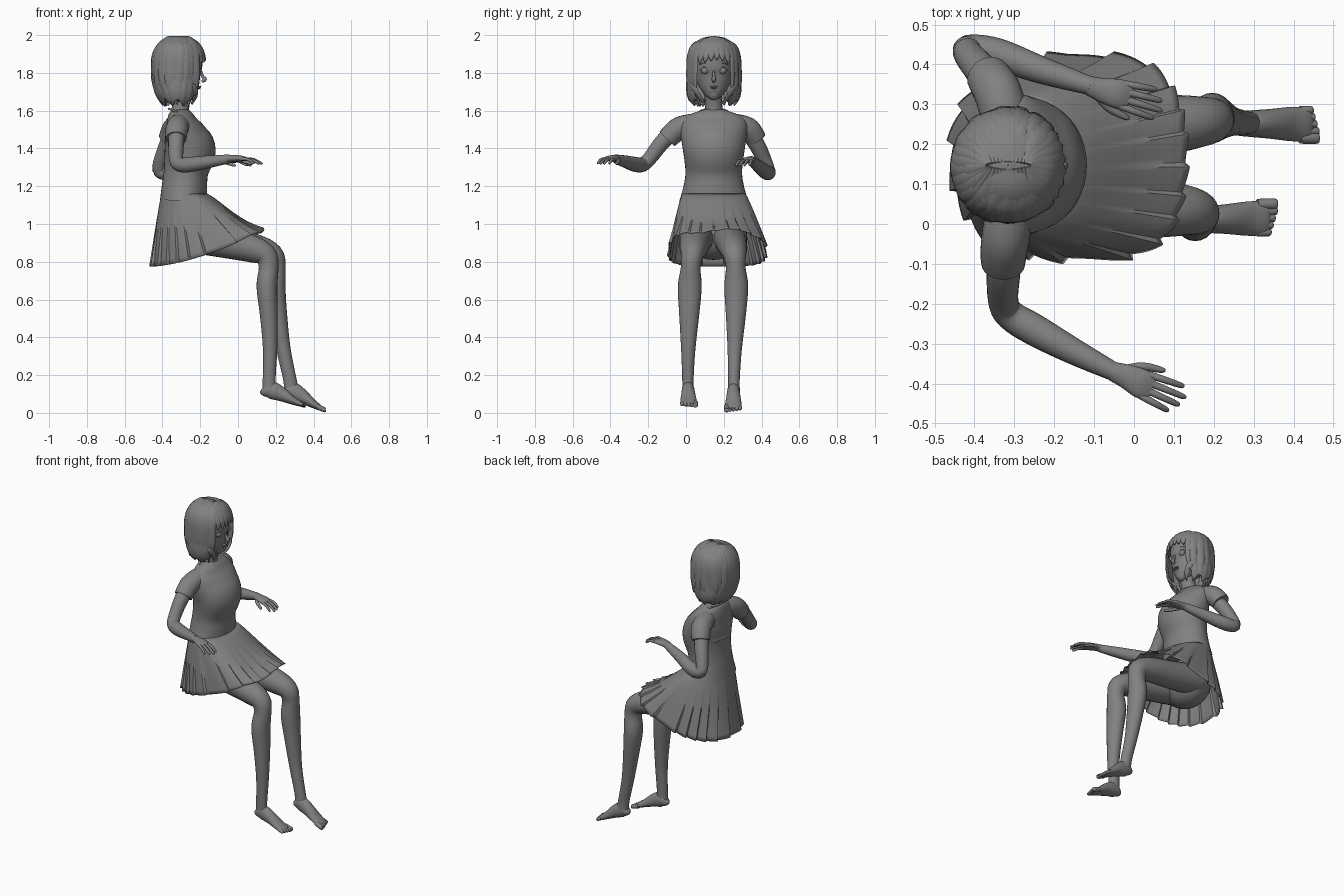
import bpy, bmesh, math, random
from mathutils import Vector as V
random.seed(4)
YC = Y = 0.147
GREY = bpy.data.materials.new("dark_grey")
GREY.diffuse_color = (.22, .22, .22, 1)


def finish(name, bm, thick=0, angle=60):
    bmesh.ops.recalc_face_normals(bm, faces=bm.faces)
    me = bpy.data.meshes.new(name)
    bm.to_mesh(me)
    bm.free()
    me.materials.append(GREY)
    ob = bpy.data.objects.new(name, me)
    bpy.context.collection.objects.link(ob)
    for o in bpy.context.selected_objects:
        o.select_set(False)
    ob.select_set(True)
    bpy.context.view_layer.objects.active = ob
    bpy.ops.object.shade_smooth_by_angle(angle=math.radians(angle))
    if thick:
        m = ob.modifiers.new("thickness", 'SOLIDIFY')
        m.thickness = thick
    return ob


def spline(pts, sub):
    # Catmull-Rom through points of any dimension
    out = []
    for i in range(len(pts) - 1):
        p = [pts[max(0, min(len(pts) - 1, i + k))] for k in (-1, 0, 1, 2)]
        for s in range(sub):
            t = s / sub
            out.append([0.5 * (2 * b + (c - a) * t + (2 * a - 5 * b + 4 * c - d) * t * t
                               + (3 * b - a - 3 * c + d) * t ** 3) for a, b, c, d in zip(*p)])
    return out + [list(pts[-1])]


def tube(name, pts, side=(0, 1, 0), n=20, sub=4):
    # points are (x, y, z, radius along side, radius across)
    pts = spline([tuple(p) if len(p) == 5 else tuple(p) + (p[3],) for p in pts], sub)
    c = [V(p[:3]) for p in pts]
    bm = bmesh.new()
    rings = []
    for i, p in enumerate(pts):
        t = (c[min(i + 1, len(c) - 1)] - c[max(i - 1, 0)]).normalized()
        s = V(side)
        s = (s - t * s.dot(t)).normalized()
        o = t.cross(s)
        rings.append([bm.verts.new(c[i] + s * p[3] * math.cos(k * math.tau / n)
                                   + o * p[4] * math.sin(k * math.tau / n)) for k in range(n)])
    for a, b in zip(rings, rings[1:]):
        for k in range(n):
            bm.faces.new((a[k], a[(k + 1) % n], b[(k + 1) % n], b[k]))
    bm.faces.new(rings[0])
    bm.faces.new(rings[-1])
    return finish(name, bm)


def ball(name, loc, scale):
    bm = bmesh.new()
    bmesh.ops.create_uvsphere(bm, u_segments=24, v_segments=16, radius=1)
    for v in bm.verts:
        v.co = V([a * b + c for a, b, c in zip(v.co, scale, loc)])
    return finish(name, bm)


def sheet(name, f, nu, nv, closed, thick, angle=60):
    bm = bmesh.new()
    g = [[bm.verts.new(f(i / nu, j / nv)) for i in range(nu if closed else nu + 1)] for j in range(nv + 1)]
    for a, b in zip(g, g[1:]):
        for i in range(nu):
            k = (i + 1) % len(a)
            bm.faces.new((a[i], a[k], b[k], b[i]))
    return finish(name, bm, thick, angle)


# Shirt, neck and collar
tube("shirt", [(-.289, Y, 1.12, .183, .124), (-.283, Y, 1.2, .16, .12), (-.275, Y, 1.28, .15, .118),
               (-.256, Y, 1.39, .163, .138), (-.278, Y, 1.47, .175, .116), (-.297, Y, 1.53, .176, .087),
               (-.306, Y, 1.572, .14, .068), (-.309, Y, 1.595, .085, .054), (-.31, Y, 1.605, .05, .04)], n=40, sub=5)
tube("neck", [(-.315, Y, 1.54, .06), (-.305, Y, 1.61, .046), (-.29, Y, 1.70, .045)])
tube("collar", [(-.295 + .07 * math.cos(a), Y + .083 * math.sin(a), 1.583 - .027 * math.cos(a), .006)
                for a in [k * math.tau / 32 for k in range(33)]], side=(0, 0, 1), n=8, sub=1)
ball("hips", (-.285, .145, .96), (.14, .165, .15))


# Pleated skirt draped over the thighs
def spow(c, p):
    return math.copysign(abs(c) ** p, c)


def skirt(u, v):
    a = u * math.tau
    c, s = math.cos(a), math.sin(a)
    saw = (u * 22 + .3 * math.sin(3 * a) + .25) % 1
    k = 1 + (.065 - .02 * max(0, c)) * (saw - .6) * v
    x1 = -.165 + .3 * k * spow(c, .5 if c > 0 else .9)
    y1 = .167 + .262 * k * spow(s, .85)
    z1 = .775 + .195 * max(0, (x1 + .465) / .6) ** 1.6 + .01 * math.sin(5 * a) * max(0, c)
    x0, y0 = -.287 + .116 * c, YC + .164 * s
    t = v ** .8
    sag = -.03 * math.sin(math.pi * v) * max(0, c)
    return V((x0 + (x1 - x0) * t, y0 + (y1 - y0) * t, 1.165 + (z1 - 1.165) * v + sag))


sheet("pleated_skirt", skirt, 220, 14, True, .004, 35)

# Legs
tube("right_leg", [(-.28, .065, .95, .095), (-.1, .05, .91, .085), (.06, .04, .873, .074), (.145, .032, .835, .06),
                   (.162, .025, .77, .052), (.153, .02, .67, .063, .055), (.163, .017, .52, .053, .047),
                   (.17, .012, .34, .038), (.165, .01, .18, .03, .034), (.166, .01, .11, .03, .037)], n=24)
tube("left_leg", [(-.28, .228, .95, .095), (-.1, .237, .91, .085), (.09, .25, .873, .074), (.18, .258, .835, .061),
                  (.2, .263, .77, .052), (.196, .266, .67, .063, .055), (.213, .264, .52, .053, .047),
                  (.24, .258, .34, .038), (.272, .254, .19, .031, .035), (.283, .254, .12, .031, .038)], n=24)


def foot(name, heel, toe):
    h, t = V(heel), V(toe)
    P = lambda f, up, a, b: tuple(h.lerp(t, f) + V((0, 0, up))) + (a, b)
    tube(name + "_foot", [P(0, .01, .012, .015), P(.06, .008, .028, .03), P(.22, .022, .033, .047),
                          P(.45, .018, .037, .038), P(.7, .005, .043, .023), P(.88, 0, .042, .015),
                          P(.94, -.002, .034, .008)])
    for i in range(5):
        side = (i - 2) * .0175 * (1 if name == "left" else -1)
        r = .0105 + (.0035 if i == 0 else 0)
        e = h.lerp(t, 1 - abs(i - .5) * .022)
        b = h.lerp(t, .8)
        tube(name + "_toe", [(b.x, b.y + side, b.z, r), (e.x, e.y + side, e.z, r),
                             (e.x + .007, e.y + side, e.z - .002, r * .5)], n=10)


foot("right", (.125, .01, .115), (.355, .015, .04))
foot("left", (.24, .252, .115), (.46, .25, .015))


# Arms, sleeves and hands
def hand(name, wrist, d, thumb_side):
    w, d = V(wrist), V(d).normalized()
    s = V((-d.y, d.x, 0)).normalized() * thumb_side
    P = lambda f, o, up, a, b: tuple(w + d * f + s * o + V((0, 0, up))) + (a, b)
    tube(name + "_palm", [P(-.01, 0, 0, .024, .021), P(.03, .002, .004, .031, .018), P(.07, 0, .006, .037, .015),
                          P(.098, 0, .003, .033, .009)], side=s)
    for i, ln in enumerate((.09, .105, .098, .078)):
        o = .028 - i * .0187
        tube(name + "_finger", [P(.08, o, .004, .0095, .009), P(.08 + ln * .5, o * 1.15, .004, .0085, .008),
                                P(.08 + ln * .92, o * 1.25, -.012, .007, .007),
                                P(.08 + ln, o * 1.27, -.016, .003, .003)], side=s, n=10)
    tube(name + "_thumb", [P(.015, .012, -.002, .014, .013), P(.055, .04, -.008, .011, .01),
                           P(.1, .051, -.018, .008, .008), P(.112, .053, -.02, .003, .003)], side=s, n=10)


up = (0, 0, 1)
tube("right_arm", [(-.325, .0, 1.53, .045), (-.327, -.11, 1.45, .043), (-.328, -.19, 1.35, .038),
                   (-.31, -.228, 1.315, .038), (-.25, -.265, 1.315, .04), (-.15, -.32, 1.33, .033),
                   (-.045, -.373, 1.345, .023)], side=up)
tube("left_arm", [(-.33, .3, 1.53, .045), (-.375, .375, 1.42, .043), (-.415, .425, 1.315, .037),
                  (-.408, .438, 1.275, .037), (-.34, .425, 1.275, .04), (-.23, .385, 1.305, .034),
                  (-.105, .345, 1.337, .023)], side=up)
tube("right_sleeve", [(-.305, .1, 1.54, .045), (-.312, .03, 1.525, .058), (-.322, -.035, 1.507, .06),
                      (-.327, -.075, 1.475, .058), (-.328, -.1, 1.45, .055)], side=up)
tube("left_sleeve", [(-.305, .195, 1.54, .045), (-.322, .262, 1.525, .058), (-.34, .325, 1.507, .06),
                     (-.356, .355, 1.475, .058), (-.366, .37, 1.45, .055)], side=up)
hand("right", (-.045, -.373, 1.345), (.175, -.075, -.012), 1)
hand("left", (-.105, .345, 1.337), (.16, -.045, -.012), -1)

# Head and face
tube("head", [(-.225, Y, 1.672, .012, .015), (-.238, Y, 1.682, .036, .036), (-.262, Y, 1.715, .068, .068),
              (-.29, Y, 1.77, .096, .102), (-.305, Y, 1.83, .106, .118), (-.315, Y, 1.9, .105, .122),
              (-.318, Y, 1.955, .075, .085), (-.318, Y, 1.975, .02, .02)], n=32, sub=4)
tube("nose", [(-.195, Y, 1.81, .005), (-.187, Y, 1.782, .008), (-.176, Y, 1.766, .011), (-.192, Y, 1.754, .007)], n=12)
ball("upper_lip", (-.203, Y, 1.727), (.009, .02, .004))
ball("lower_lip", (-.206, Y, 1.72), (.009, .016, .005))
for sgn in (-1, 1):
    y = YC + sgn * .046
    ball("eye", (-.212, y, 1.812), (.017, .022, .019))
    for nm, dz, h, w in (("eyelid", 0, .02, .027), ("eyebrow", .033, .008, .03)):
        tube(nm, [(-.194 - .006 * abs(k) - .008 * (1 + k * sgn), y + k * w, 1.812 + dz + h * (1 - k * k), .003)
                  for k in (-1, -.5, 0, .5, 1)], n=8)

# Hair: surface profile rows are (z, centre x, radius x, radius y)
ROWS = spline([(1.995, -.315, .001, .001), (1.985, -.315, .06, .06), (1.95, -.315, .108, .108),
               (1.90, -.315, .134, .134), (1.84, -.315, .142, .142), (1.77, -.316, .14, .144),
               (1.70, -.318, .126, .145), (1.655, -.318, .103, .132), (1.625, -.318, .08, .108)], 6)


def hair(a, z, k=1):
    for p, q in zip(ROWS, ROWS[1:]):
        if z >= q[0]:
            break
    t = max(0, min(1, (p[0] - z) / (p[0] - q[0])))
    x, rx, ry = [p[i] + (q[i] - p[i]) * t for i in (1, 2, 3)]
    return V((x + rx * k * math.cos(a), YC + ry * k * math.sin(a), z))


def ripple(a):
    return 1 + .018 * abs(math.sin(a * 11)) - .012


def cap(u, v):
    return hair(u * math.tau, 1.995 - .105 * v * v, ripple(u * math.tau))


def bob(u, v):
    a = .8 + u * (math.tau - 1.6)
    return hair(a, 1.91 - (.27 + .015 * math.sin(a * 9)) * v, ripple(a))


sheet("hair_cap", cap, 120, 14, True, .005)
sheet("hair_bob", bob, 120, 20, False, .008)


def lock(name, a0, a1, z0, z1, w, k1=1.0):
    # a flat tapering strand on the hair surface; long ones start at the parting
    am = (a0 + a1) / 2
    pts = []
    for i, wf in enumerate((.25, .75, 1, 1, .8, .12)):
        f = i / 5
        p = hair(a0 + (a1 - a0) * f, z0 + (z1 - z0) * f ** 1.5, 1 + (k1 - 1) * f ** 3)
        if i == 0 and z0 > 1.98:
            p = V((-.315 + .055 * math.cos(a0), YC + .008 * math.sin(a0), 1.992))
        pts.append(tuple(p) + (w * wf, .004 + .003 * min(1, i / 2)))
    tube(name, pts, side=(-math.sin(am), math.cos(am), 0), n=8, sub=3)


for i in range(8):
    a = -.8 + i * .23
    lock("fringe_lock", .2 + (a - .2) * .7, a, 1.988, 1.872 - .02 * abs(a - .2) - random.uniform(0, .012), .026)
for i in range(26):
    a = .85 + i * (math.tau - 1.7) / 25
    lock("hair_lock", a, a + random.uniform(-.12, .12), random.uniform(1.983, 1.99),
         random.uniform(1.622, 1.655), .024, random.uniform(.82, 1.0))
for sgn in (-1, 1):
    lock("side_lock", sgn * .82, sgn * .74, 1.95, 1.68, .018)
    lock("curled_tip", sgn * 1.0, sgn * .45, 1.74, 1.635, .018, .9)
